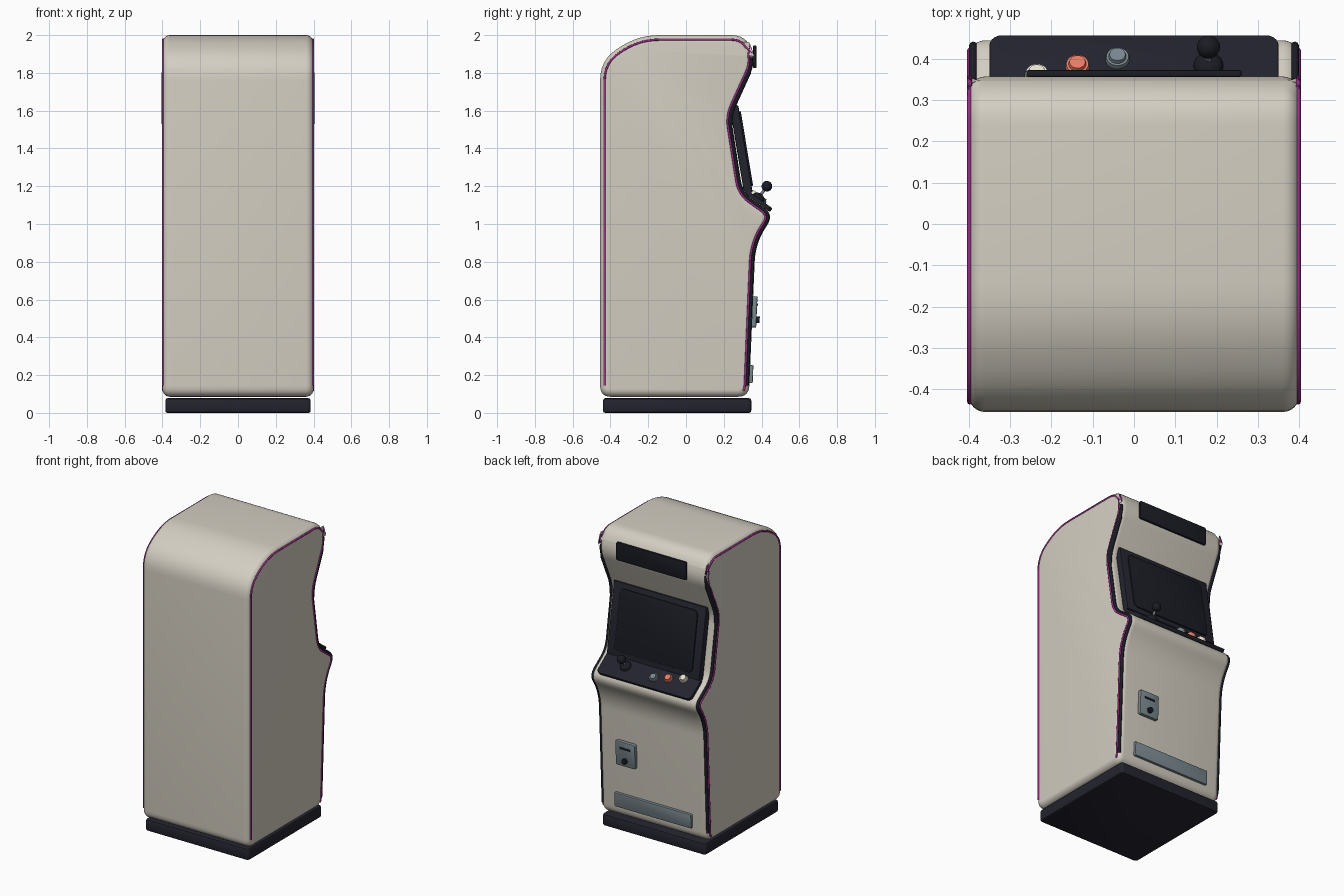
import bpy, bmesh, math
from mathutils import Vector, Matrix

if "Cube" in bpy.data.objects:
    bpy.data.objects.remove(bpy.data.objects["Cube"])


def material(name, rgb):
    m = bpy.data.materials.new(name)
    m.use_nodes = True
    m.diffuse_color = (*rgb, 1)
    m.node_tree.nodes["Principled BSDF"].inputs["Base Color"].default_value = (*rgb, 1)
    return m


BEIGE = material("warm beige", (0.66, 0.62, 0.54))
NAVY = material("dark navy", (0.017, 0.017, 0.028))
BLACK = material("near black", (0.011, 0.012, 0.018))
MAGENTA = material("magenta", (0.33, 0.03, 0.25))
SLATE = material("slate grey", (0.19, 0.24, 0.27))
CORAL = material("coral", (0.78, 0.2, 0.13))
CREAM = material("cream", (0.8, 0.75, 0.62))


def finish(bm, name, mat, smooth=True):
    bmesh.ops.recalc_face_normals(bm, faces=bm.faces)
    mesh = bpy.data.meshes.new(name)
    bm.to_mesh(mesh)
    bm.free()
    mesh.materials.append(mat)
    ob = bpy.data.objects.new(name, mesh)
    bpy.context.collection.objects.link(ob)
    if smooth:
        bpy.ops.object.select_all(action="DESELECT")
        ob.select_set(True)
        bpy.context.view_layer.objects.active = ob
        bpy.ops.object.shade_smooth_by_angle(angle=math.radians(35))
    return ob


def facing(x, y, z, normal):
    """Placement whose local z points along normal, given as (y, z)."""
    return Matrix.Translation((x, y, z)) @ Matrix.Rotation(-math.atan2(*normal), 4, "X")


def plate(name, mat, place, width, height, depth, corner, edge):
    bm = bmesh.new()
    bmesh.ops.create_cube(bm, size=1)
    bmesh.ops.scale(bm, vec=(width, height, depth), verts=bm.verts)
    if corner:
        sides = [e for e in bm.edges if abs(e.verts[0].co.z - e.verts[1].co.z) > depth / 2]
        bmesh.ops.bevel(bm, geom=sides, offset=corner, segments=5, profile=0.5, affect="EDGES")
    if edge:
        rims = [e for e in bm.edges if abs(e.verts[0].co.z - e.verts[1].co.z) < 1e-5]
        bmesh.ops.bevel(bm, geom=rims, offset=edge, segments=2, profile=0.5, affect="EDGES")
    bm.transform(place)
    return finish(bm, name, mat)


def cylinder(name, mat, place, radius, depth, top=None):
    bm = bmesh.new()
    bmesh.ops.create_cone(bm, cap_ends=True, segments=28, radius1=radius,
                          radius2=radius if top is None else top, depth=depth)
    bm.transform(place)
    return finish(bm, name, mat)


def ball(name, mat, place, radius, squash=1.0):
    bm = bmesh.new()
    bmesh.ops.create_uvsphere(bm, u_segments=24, v_segments=14, radius=radius)
    bm.transform(place @ Matrix.Diagonal((1, 1, squash, 1)))
    return finish(bm, name, mat)


# Side profile: y, z and how far each corner is rounded
STEPS = 6
corners = [(-0.455, 0.085, 0.06), (0.333, 0.085, 0.06), (0.368, 0.9, 0.1),
           (0.468, 1.05, 0.07), (0.30, 1.17, 0.06), (0.238, 1.57, 0.06),
           (0.37, 1.86, 0.07), (0.32, 2.0, 0.08), (-0.25, 2.0, 0.11), (-0.455, 1.87, 0.11)]
profile = []
for i, (y, z, cut) in enumerate(corners):
    p = Vector((y, z))
    before = Vector(corners[i - 1][:2])
    after = Vector(corners[(i + 1) % len(corners)][:2])
    a = p + (before - p).normalized() * cut
    b = p + (after - p).normalized() * cut
    for k in range(STEPS + 1):
        t = k / STEPS
        profile.append(a * (1 - t) ** 2 + p * 2 * t * (1 - t) + b * t * t)


def inset(distance):
    result = []
    for i, p in enumerate(profile):
        d1 = (p - profile[i - 1]).normalized()
        d2 = (profile[(i + 1) % len(profile)] - p).normalized()
        d = (d1 + d2).normalized()
        result.append(p + Vector((-d.y, d.x)) * distance)
    return result


# Cabinet body: rings of the profile with rounded side edges
HALF, ROUND = 0.4, 0.04
rings = []
for k in range(7):
    a = math.radians(90 * k / 6)
    rings.append((-HALF + ROUND * (1 - math.sin(a)), ROUND * (1 - math.cos(a))))
rings = rings[::-1] + [(-x, d) for x, d in rings]
bm = bmesh.new()
loops = [[bm.verts.new((x, p.x, p.y)) for p in inset(d)] for x, d in rings]
for l1, l2 in zip(loops, loops[1:]):
    for i in range(len(l1)):
        j = (i + 1) % len(l1)
        bm.faces.new((l1[i], l1[j], l2[j], l2[i]))
bm.faces.new(loops[0])
bm.faces.new(loops[-1])
bmesh.ops.remove_doubles(bm, verts=bm.verts, dist=1e-5)
finish(bm, "cabinet_body", BEIGE)


def trim(name, mat, x, points, radius, swell=1.0):
    curve = bpy.data.curves.new(name, "CURVE")
    curve.dimensions = "3D"
    curve.bevel_depth = radius
    curve.bevel_resolution = 2
    curve.use_fill_caps = True
    spline = curve.splines.new("POLY")
    spline.points.add(len(points) - 1)
    for sp, p in zip(spline.points, points):
        sp.co = (x, p.x, p.y, 1)
        sp.radius = swell if 1.52 < p.y < 1.82 else 1.0
    curve.materials.append(mat)
    bpy.context.collection.objects.link(bpy.data.objects.new(name, curve))


# Edge trims on both sides
n = STEPS + 1
line = inset(0.024)
edge = inset(0.013)
for side, s in (("left", 1), ("right", -1)):
    trim(side + "_magenta_trim", MAGENTA, s * 0.3975, line[n + 3:] + line[:1], 0.006)
    trim(side + "_black_trim", BLACK, s * 0.389, edge[2 * n - 1:7 * n - 2], 0.010, 1.5)

# Plinth
plate("plinth", NAVY, Matrix.Translation((0, -0.047, 0.039)), 0.77, 0.785, 0.078, 0.02, 0.012)

# Screen bezel and screen
slope = Vector((0.4, 0.066)).normalized()
plate("screen_bezel", NAVY, facing(0, 0.292, 1.395, slope), 0.69, 0.47, 0.046, 0, 0.008)
front = Vector((0.292, 1.395)) + slope * 0.025
plate("screen", BLACK, facing(0, *front, slope), 0.58, 0.40, 0.012, 0.03, 0.004)

# Title panel
plate("title_panel", BLACK, facing(0, 0.364, 1.885, (1, 0)), 0.52, 0.12, 0.016, 0.008, 0.003)

# Control panel
up = Vector((0.581, 0.814))
back = Vector((-0.814, 0.581))
centre = Vector((0.384, 1.121))
plate("control_panel", NAVY, facing(0, *centre, up), 0.70, 0.165, 0.024, 0.03, 0.004)


def on_panel(x, y, lift):
    p = centre + back * ((centre.x - y) / 0.814) + up * lift
    return facing(x, *p, up)


# Joystick
ball("joystick_boot", BLACK, on_panel(0.18, 0.376, 0.012), 0.036, 0.75)
cylinder("joystick_shaft", SLATE, on_panel(0.18, 0.376, 0.05), 0.008, 0.07)
ball("joystick_knob", BLACK, on_panel(0.18, 0.376, 0.09), 0.028)

# Buttons
for name, mat, x, y in (("slate", SLATE, -0.04, 0.392), ("coral", CORAL, -0.137, 0.374),
                        ("cream", CREAM, -0.235, 0.352)):
    cylinder(name + "_button_rim", mat, on_panel(x, y, 0.016), 0.03, 0.014, 0.027)
    cylinder(name + "_button_cap", mat, on_panel(x, y, 0.026), 0.022, 0.012, 0.019)

# Coin door with slot and lock
tilt = Vector((0.815, -0.035)).normalized()
plate("coin_door", SLATE, facing(0.19, 0.362, 0.535, tilt), 0.145, 0.165, 0.026, 0.012, 0.005)
plate("coin_slot", BLACK, facing(0.19, 0.376, 0.573, tilt), 0.075, 0.012, 0.008, 0, 0)
cylinder("coin_lock", BLACK, facing(0.19, 0.380, 0.493, tilt), 0.018, 0.02)

# Lower vent plate
plate("lower_plate", SLATE, facing(0, 0.344, 0.205, tilt), 0.57, 0.095, 0.022, 0.006, 0.004)
